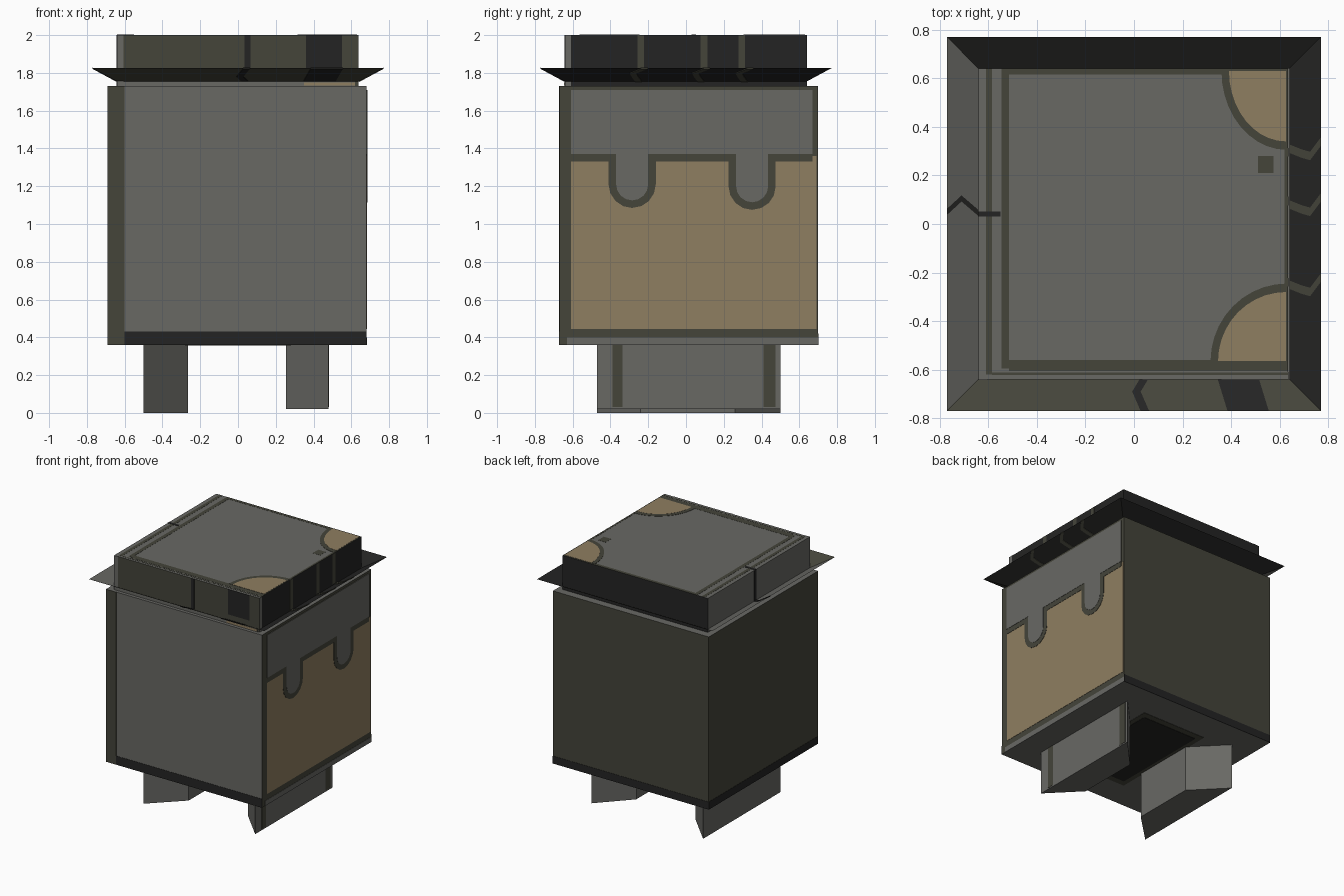
import bpy, bmesh, math
from mathutils import Vector

if "Cube" in bpy.data.objects:
    bpy.data.objects.remove(bpy.data.objects["Cube"])


def material(name, r, g, b):
    m = bpy.data.materials.new(name)
    m.diffuse_color = (r, g, b, 1)
    m.use_nodes = True
    m.node_tree.nodes["Principled BSDF"].inputs["Base Color"].default_value = m.diffuse_color
    return m


GREY = material("stone grey", 0.138, 0.138, 0.127)
OLIVE = material("dark olive", 0.058, 0.058, 0.042)
BLACK = material("soot black", 0.0176, 0.0176, 0.0170)
CREAM = material("sand cream", 0.275, 0.209, 0.119)
ALL = [GREY, OLIVE, BLACK, CREAM]


def finish(name, bm, mats):
    me = bpy.data.meshes.new(name)
    bm.to_mesh(me)
    bm.free()
    for m in mats:
        me.materials.append(m)
    ob = bpy.data.objects.new(name, me)
    bpy.context.collection.objects.link(ob)
    return ob


def prism(name, low, high, mats):
    """Closed solid between two matching outlines."""
    bm = bmesh.new()
    a = [bm.verts.new(p) for p in low]
    b = [bm.verts.new(p) for p in high]
    n = len(a)
    bm.faces.new(a)
    bm.faces.new(b)
    for i in range(n):
        bm.faces.new((a[i], a[(i + 1) % n], b[(i + 1) % n], b[i]))
    bmesh.ops.recalc_face_normals(bm, faces=bm.faces)
    return finish(name, bm, mats)


def rect(u0, u1, v0, v1):
    return [(u0, v0), (u1, v0), (u1, v1), (u0, v1)]


MAP = {
    "front": lambda u, v, d: (u, -d, v), "back": lambda u, v, d: (u, d, v),
    "left": lambda u, v, d: (-d, u, v), "right": lambda u, v, d: (d, u, v),
    "top": lambda u, v, d: (u, v, d), "bottom": lambda u, v, d: (u, v, -d),
}


def plate(name, side, pts, depth, mat, level=1):
    """Painted detail; higher levels lie over lower ones."""
    f = MAP[side]
    return prism(name, [f(u, v, depth) for u, v in pts],
                 [f(u, v, depth + 0.002 * level) for u, v in pts], [mat])


def painted_box(name, x0, x1, y0, y1, z0, z1, colours):
    ob = prism(name, [(x, y, z0) for x, y in rect(x0, x1, y0, y1)],
               [(x, y, z1) for x, y in rect(x0, x1, y0, y1)], ALL)
    dirs = {"front": (0, -1, 0), "back": (0, 1, 0), "left": (-1, 0, 0),
            "right": (1, 0, 0), "top": (0, 0, 1), "bottom": (0, 0, -1)}
    for p in ob.data.polygons:
        side = max(dirs, key=lambda k: p.normal.dot(Vector(dirs[k])))
        p.material_index = ALL.index(colours[side])
    return ob


# Body
painted_box("body", -0.69, 0.68, -0.67, 0.70, 0.36, 1.73,
            dict(front=GREY, back=OLIVE, left=OLIVE, right=OLIVE, top=GREY, bottom=GREY))
plate("front_edge_band", "front", rect(-0.69, -0.60, 0.36, 1.73), 0.67, OLIVE)
plate("front_base_band", "front", rect(-0.60, 0.68, 0.36, 0.43), 0.67, BLACK)
plate("back_base_band", "back", rect(-0.69, 0.68, 0.36, 0.42), 0.70, BLACK)
plate("left_base_band", "left", rect(-0.67, 0.70, 0.36, 0.42), 0.69, BLACK)
plate("right_base_band", "right", rect(-0.63, 0.70, 0.36, 0.40), 0.68, GREY)
plate("bottom_frame", "bottom", rect(-0.28, 0.28, -0.45, 0.45), -0.36, OLIVE)
plate("bottom_panel", "bottom", rect(-0.24, 0.24, -0.40, 0.40), -0.36, BLACK, 2)


# Dripping coat over the cream panel on the right side
def drip(grow):
    pts = [(-0.61, 1.71), (-0.61, 1.37 - grow)]
    for c, low in ((-0.285, 1.14), (0.35, 1.13)):
        r = 0.085 + grow
        pts.append((c - r, 1.37 - grow))
        for i in range(9):
            a = math.pi + math.pi * i / 8
            pts.append((c + r * math.cos(a), low + 0.07 + r * math.sin(a)))
        pts.append((c + r, 1.37 - grow))
    return pts + [(0.67, 1.37 - grow), (0.67, 1.71)]


plate("cream_panel", "right", rect(-0.61, 0.69, 0.445, 1.36), 0.68, CREAM)
plate("drip_outline", "right", drip(0.04), 0.68, OLIVE, 2)
plate("drip_coat", "right", drip(0.0), 0.68, GREY, 3)

# Lid
painted_box("lid", -0.64, 0.635, -0.64, 0.64, 1.73, 2.0,
            dict(front=OLIVE, back=BLACK, left=GREY, right=BLACK, top=GREY, bottom=BLACK))
TOP = 1.998
for i, r in enumerate((rect(-0.545, -0.515, -0.595, 0.64), rect(-0.61, -0.585, -0.62, 0.64),
                       rect(-0.515, 0.635, -0.605, -0.56), rect(-0.585, 0.635, -0.622, -0.612),
                       rect(-0.515, 0.635, 0.615, 0.64), rect(0.62, 0.635, -0.56, 0.615))):
    plate("lid_line_%d" % i, "top", r, TOP, OLIVE, 1.5)


def quarter(cx, cy, rx, ry):
    arc = [math.pi / 2 * i / 10 for i in range(11)]
    return [(cx, cy)] + [(cx - rx * math.cos(a), cy + ry * math.sin(a)) for a in arc]


for nm, cy, rx, ry in (("back", 0.63, 0.235, -0.29), ("front", -0.565, 0.28, 0.285)):
    s = math.copysign(0.035, ry)
    plate(nm + "_patch_outline", "top", quarter(0.63, cy, rx + 0.035, ry + s), TOP, OLIVE, 2)
    plate(nm + "_patch", "top", quarter(0.626, cy, rx, ry), TOP, CREAM, 2.5)
plate("lid_chip", "top", rect(0.51, 0.575, 0.21, 0.28), TOP, OLIVE, 1.5)
plate("lid_top_crack", "top", rect(-0.64, -0.55, 0.03, 0.052), TOP, BLACK, 2)
plate("lid_left_crack", "left", rect(0.03, 0.06, 1.73, 2.0), 0.64, BLACK)
plate("lid_front_crack", "front", rect(0.035, 0.065, 1.76, 2.0), 0.64, BLACK)
plate("lid_front_stain", "front", rect(0.36, 0.55, 1.80, 2.0), 0.64, BLACK)
plate("lid_front_edge", "front", rect(-0.64, -0.605, 1.73, 2.0), 0.64, GREY)
plate("neck_strip", "front", rect(-0.62, 0.62, 1.73, 1.755), 0.64, GREY, 2)
plate("neck_patch", "front", rect(0.35, 0.62, 1.732, 1.75), 0.64, CREAM, 3)
for i, y in enumerate((-0.24, 0.095, 0.295)):
    plate("lid_right_streak_%d" % i, "right", rect(y - 0.018, y + 0.018, 1.76, 2.0), 0.635, OLIVE)
plate("lid_right_edge", "right", rect(-0.64, -0.61, 1.73, 2.0), 0.635, GREY)

# Flared brim: a thin open sheet rising outward
R0, R1, Z0, Z1 = 0.64, 0.77, 1.755, 1.825
bm = bmesh.new()
inner = [bm.verts.new((x, y, Z0)) for x, y in rect(-R0, R0, -R0, R0)]
outer = [bm.verts.new((x, y, Z1)) for x, y in rect(-R1, R1, -R1, R1)]
for i, mat in enumerate((OLIVE, BLACK, BLACK, GREY)):
    j = (i + 1) % 4
    f = bm.faces.new((outer[i], outer[j], inner[j], inner[i]))
    f.material_index = ALL.index(mat)
finish("brim", bm, ALL)


def brim_mark(name, side, mid, width, mat):
    """Strip across the brim; mid lists (radius, position)."""
    line = [(r, a - width / 2) for r, a in mid] + [(r, a + width / 2) for r, a in mid[::-1]]
    layers = []
    for dz in (-0.004, 0.004):
        layers.append([MAP[side](a, Z0 + (Z1 - Z0) * (r - R0) / (R1 - R0) + dz, r)
                       for r, a in line])
    prism(name, layers[0], layers[1], [mat])


brim_mark("brim_left_crack", "left", [(0.64, 0.045), (0.71, 0.105), (0.77, 0.05)], 0.025, BLACK)
brim_mark("brim_front_crack", "front", [(0.64, 0.04), (0.69, 0.01), (0.77, 0.045)], 0.035, BLACK)
brim_mark("brim_front_stain", "front", [(0.64, 0.43), (0.77, 0.47)], 0.17, BLACK)
for i, y in enumerate((-0.25, 0.08, 0.31)):
    brim_mark("brim_right_streak_%d" % i, "right",
              [(0.64, y), (0.69, y - 0.02), (0.725, y - 0.03), (0.77, y + 0.03)], 0.035, OLIVE)

# Two wedge-ended feet, the right one slightly shorter
for nm, s, z in (("left_foot", -1, 0.0), ("right_foot", 1, 0.02)):
    xo, xi = (-0.50, -0.265) if s < 0 else (0.48, 0.255)
    base = [(xo, -0.47), (xi, -0.24), (xi, 0.26), (xo, 0.50)]
    prism(nm, [(x, y, z) for x, y in base], [(x, y, 0.365) for x, y in base], [GREY])
plate("right_foot_streak", "right", rect(-0.39, -0.335, 0.03, 0.36), 0.48, OLIVE)
plate("right_foot_band", "right", rect(0.41, 0.475, 0.03, 0.36), 0.48, OLIVE)
